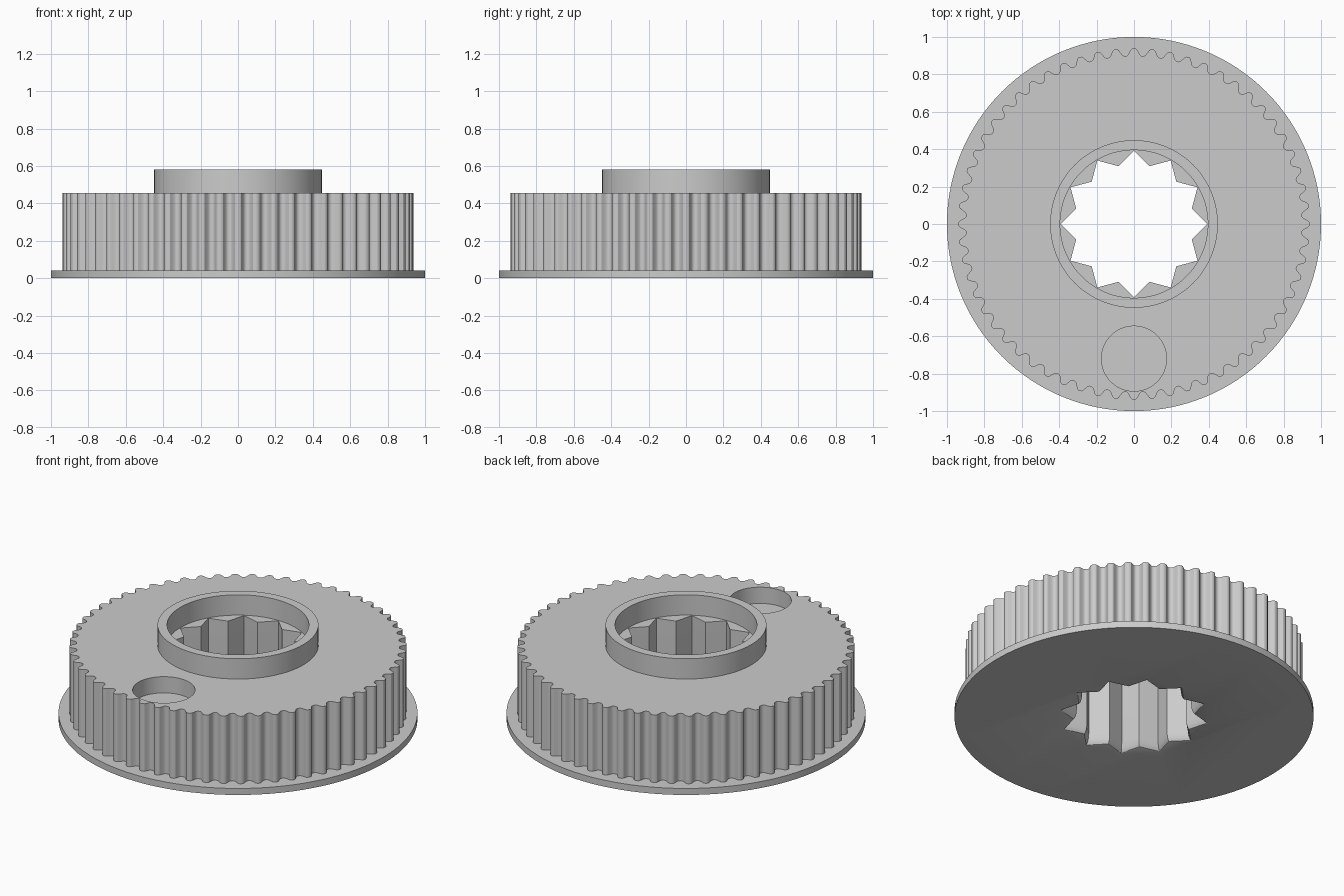
import bpy, bmesh
from math import sin, cos, pi, tanh, radians

cube = bpy.data.objects.get("Cube")
if cube:
    bpy.data.objects.remove(cube, do_unlink=True)

grey = bpy.data.materials.new("plain grey")
grey.use_nodes = True
grey.diffuse_color = (0.6, 0.6, 0.6, 1)
grey.node_tree.nodes["Principled BSDF"].inputs["Base Color"].default_value = (0.6, 0.6, 0.6, 1)

TEETH, POINTS = 60, 12
FLANGE_TOP, WHEEL_TOP, HUB_TOP = 0.04, 0.455, 0.58


def circle(r, n=128, cx=0.0, cy=0.0):
    return [(cx + r * cos(2 * pi * i / n), cy + r * sin(2 * pi * i / n)) for i in range(n)]


def tooth_outline(steps=12):
    """Rounded teeth with a softly squared wave."""
    pts = []
    for i in range(TEETH * steps):
        a = 2 * pi * i / (TEETH * steps)
        r = 0.919 + 0.02 * tanh(1.5 * cos(TEETH * a)) / tanh(1.5)
        pts.append((r * cos(a), r * sin(a)))
    return pts


def star(scale=1.0):
    """Twelve points, as four turned squares would make."""
    tip = 0.392 * scale
    inner = tip * cos(pi / 4) / cos(pi / 6)
    return [((inner if i % 2 else tip) * cos(pi * i / POINTS),
             (inner if i % 2 else tip) * sin(pi * i / POINTS)) for i in range(2 * POINTS)]


def loft(name, sections):
    """Solid through (outline, height) sections listed bottom to top."""
    bm = bmesh.new()
    rings = [[bm.verts.new((x, y, z)) for x, y in pts] for pts, z in sections]
    for lo, hi in zip(rings, rings[1:]):
        n = len(lo)
        for i in range(n):
            j = (i + 1) % n
            bm.faces.new((lo[i], lo[j], hi[j], hi[i]))
    bm.faces.new(rings[0][::-1])
    bm.faces.new(rings[-1])
    bmesh.ops.recalc_face_normals(bm, faces=bm.faces)
    mesh = bpy.data.meshes.new(name)
    bm.to_mesh(mesh)
    bm.free()
    mesh.materials.append(grey)
    obj = bpy.data.objects.new(name, mesh)
    bpy.context.collection.objects.link(obj)
    return obj


def activate(obj):
    bpy.ops.object.select_all(action='DESELECT')
    obj.select_set(True)
    bpy.context.view_layer.objects.active = obj


def cut(obj, cutters):
    activate(obj)
    for c in cutters:
        mod = obj.modifiers.new("cut", 'BOOLEAN')
        mod.operation, mod.solver, mod.object = 'DIFFERENCE', 'EXACT', c
        bpy.ops.object.modifier_apply(modifier=mod.name)


# Solid parts
flange = loft("flange", [(circle(1.0), 0), (circle(1.0), FLANGE_TOP)])
wheel = loft("toothed_wheel", [(tooth_outline(), FLANGE_TOP), (tooth_outline(), WHEEL_TOP)])
hub = loft("hub_ring", [(circle(0.448), WHEEL_TOP), (circle(0.448), HUB_TOP)])

# Star bore, flaring towards the underside
flare_height, flare, steps = 0.065, 0.08, 5
sections = [(star(1 + flare), -0.1)]
for i in range(steps + 1):
    a = pi / 2 * i / steps
    sections.append((star(1 + flare * (1 - sin(a))), flare_height * (1 - cos(a))))
sections.append((star(), 0.7))
star_cutter = loft("star_cutter", sections)

# Round bore of the hub and the blind hole in the wheel face
bore_cutter = loft("bore_cutter", [(circle(0.395), 0.4), (circle(0.395), 0.7)])
hole = circle(0.174, 64, 0, -0.72)
hole_cutter = loft("hole_cutter", [(hole, 0.355), (hole, 0.7)])

cut(flange, [star_cutter])
cut(wheel, [star_cutter, hole_cutter])
cut(hub, [bore_cutter])

for c in (star_cutter, bore_cutter, hole_cutter):
    bpy.data.objects.remove(c, do_unlink=True)

for part in (flange, wheel, hub):
    activate(part)
    bpy.ops.object.shade_smooth_by_angle(angle=radians(28))
